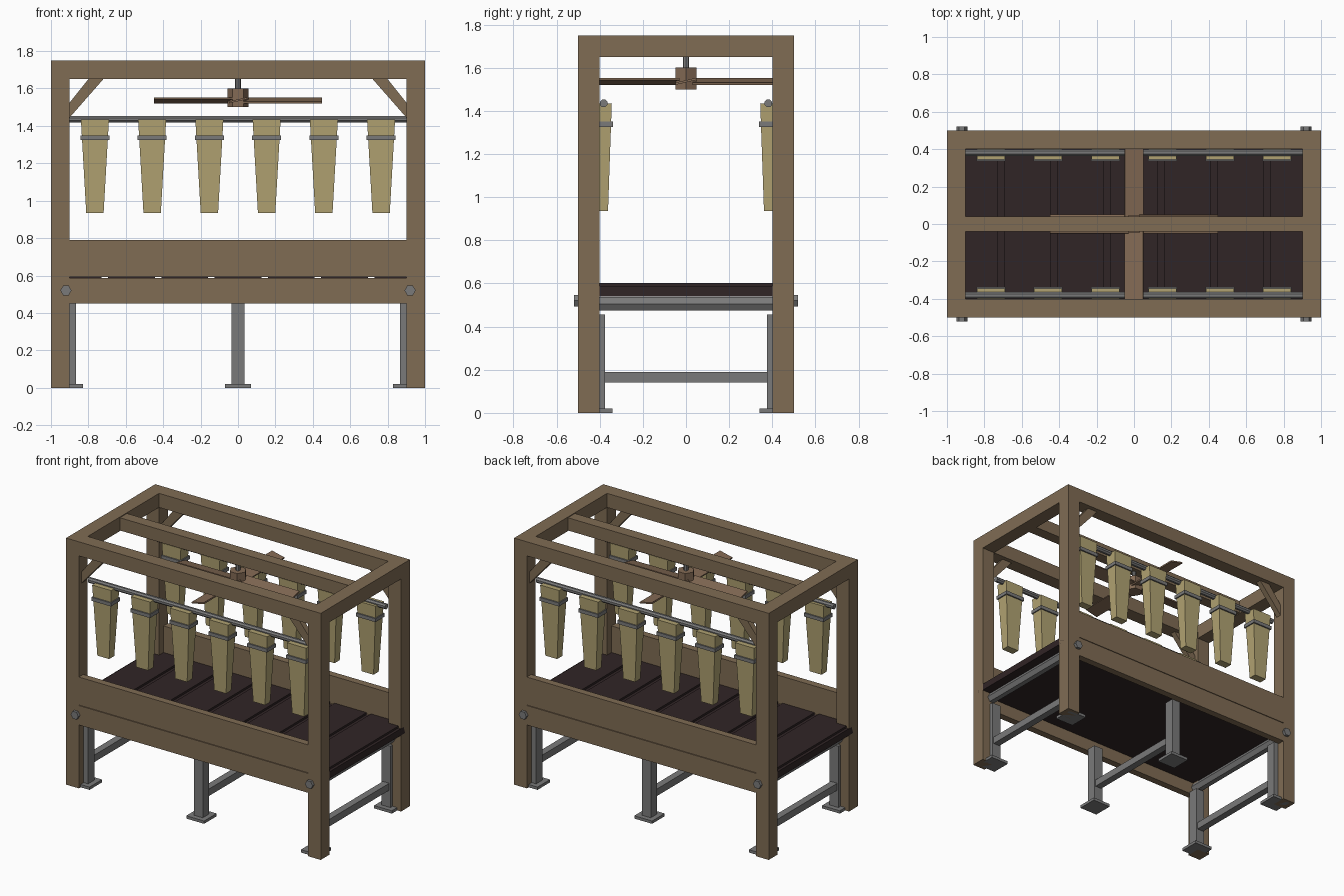
import bpy, bmesh, math
from mathutils import Matrix, Vector

if "Cube" in bpy.data.objects:
    bpy.data.objects.remove(bpy.data.objects["Cube"])


def material(name, rgb):
    m = bpy.data.materials.new(name)
    m.diffuse_color = (*rgb, 1)
    m.use_nodes = True
    m.node_tree.nodes["Principled BSDF"].inputs["Base Color"].default_value = m.diffuse_color
    return m


WOOD = material("brown wood", (0.215, 0.150, 0.088))
FAN = material("reddish wood", (0.23, 0.145, 0.09))
CLOTH = material("straw cloth", (0.44, 0.365, 0.168))
DARK = material("dark mattress", (0.030, 0.018, 0.019))
STEEL = material("grey steel", (0.195, 0.195, 0.195))


def finish(name, bm, mat):
    bmesh.ops.recalc_face_normals(bm, faces=bm.faces)
    me = bpy.data.meshes.new(name)
    bm.to_mesh(me)
    bm.free()
    me.materials.append(mat)
    ob = bpy.data.objects.new(name, me)
    bpy.context.collection.objects.link(ob)
    return ob


def box(name, x, y, z, mat, taper=1.0, matrix=None):
    """Box from (min, max) ranges; taper scales the bottom face in x and y."""
    bm = bmesh.new()
    bmesh.ops.create_cube(bm, size=1)
    for v in bm.verts:
        k = taper if v.co.z < 0 else 1
        v.co = Vector(((x[0] + x[1]) / 2 + v.co.x * k * (x[1] - x[0]),
                       (y[0] + y[1]) / 2 + v.co.y * k * (y[1] - y[0]),
                       (z[0] + z[1]) / 2 + v.co.z * (z[1] - z[0])))
    if matrix:
        bm.transform(matrix)
    return finish(name, bm, mat)


def rod(name, centre, r, length, axis, mat, sides=6, spin=0):
    bm = bmesh.new()
    bmesh.ops.create_cone(bm, cap_ends=True, segments=sides,
                          radius1=r, radius2=r, depth=length)
    rot = {"x": Matrix.Rotation(math.pi / 2, 4, "Y"),
           "y": Matrix.Rotation(math.pi / 2, 4, "X"),
           "z": Matrix()}[axis]
    bm.transform(Matrix.Translation(centre) @ rot @ Matrix.Rotation(spin, 4, "Z"))
    return finish(name, bm, mat)


def span(s, a, b):
    """Range a..b mirrored to the side given by the sign s."""
    return tuple(sorted((s * a, s * b)))


# Timber frame: posts, top rails, middle beam
for sx in (-1, 1):
    for sy in (-1, 1):
        box("post", span(sx, 0.9, 1), span(sy, 0.4, 0.5), (0, 1.75), WOOD)
    box("top_end_rail", span(sx, 0.9, 1), (-0.4, 0.4), (1.65, 1.75), WOOD)
for sy in (-1, 1):
    box("top_long_rail", (-0.9, 0.9), span(sy, 0.4, 0.5), (1.65, 1.75), WOOD)
    box("lower_side_board", (-0.9, 0.9), span(sy, 0.45, 0.5), (0.45, 0.588), WOOD)
    box("upper_side_board", (-0.9, 0.9), span(sy, 0.45, 0.5), (0.592, 0.79), WOOD)
box("middle_beam", (-0.9, 0.9), (-0.04, 0.04), (1.655, 1.745), WOOD)

# Diagonal corner braces
for sx in (-1, 1):
    for sy in (-1, 1):
        bm = bmesh.new()
        outline = [(0.9, 1.525), (0.9, 1.445), (0.72, 1.65), (0.80, 1.65)]
        f = bm.faces.new([bm.verts.new((sx * x, sy * 0.45 - 0.02, z)) for x, z in outline])
        ext = bmesh.ops.extrude_face_region(bm, geom=[f])
        bmesh.ops.translate(bm, vec=(0, 0.04, 0),
                            verts=[v for v in ext["geom"] if isinstance(v, bmesh.types.BMVert)])
        finish("corner_brace", bm, WOOD)

# Mattress base and raised panels
box("mattress", (-1, 1), (-0.449, 0.449), (0.54, 0.588), DARK)
for i in range(7):
    c = (i - 3) * 0.285
    box("mattress_panel", (c - 0.125, c + 0.125), (-0.449, 0.449), (0.588, 0.602), DARK)

# Steel under-frame: legs, feet, stretchers, end bars and bolts
for x in (-0.9, 0, 0.9):
    for y in (-0.41, 0.41):
        box("steel_leg", (x - 0.035, x + 0.035), (y - 0.035, y + 0.035), (0.02, 0.455), STEEL)
        box("foot_plate", (x - 0.07, x + 0.07), (y - 0.07, y + 0.07), (0, 0.02), STEEL)
    box("stretcher", (x - 0.025, x + 0.025), (-0.375, 0.375), (0.14, 0.19), STEEL)
for x in (-0.92, 0.92):
    rod("end_bar", (x, 0, 0.505), 0.036, 0.9, "y", STEEL, 6, math.pi / 6)
    for y in (-0.505, 0.505):
        rod("bolt", (x, y, 0.52), 0.03, 0.03, "y", STEEL, 6, math.pi / 6)

# Curtain rods with gathered curtains and tie bands
for sy in (-1, 1):
    rod("curtain_rod", (0, sy * 0.382, 1.435), 0.019, 1.8, "x", STEEL, 8, math.pi / 8)
    for i in range(6):
        c = (i - 2.5) * 0.306
        y = sy * 0.39
        box("curtain", (c - 0.075, c + 0.075), (y - 0.046, y + 0.046), (0.935, 1.435),
            CLOTH, taper=0.62)
        box("tie_band", (c - 0.077, c + 0.077), (y - 0.052, y + 0.052), (1.325, 1.35), STEEL)

# Ceiling fan
rod("fan_rod", (0, 0, 1.63), 0.015, 0.07, "z", STEEL, 8)
rod("fan_hub", (0, 0, 1.55), 0.057, 0.10, "z", FAN, 6, math.pi / 2)
for i in range(4):
    turn = (Matrix.Translation((0, 0, 1.537)) @ Matrix.Rotation(i * math.pi / 2, 4, "Z")
            @ Matrix.Rotation(math.radians(-13), 4, "Y"))
    box("fan_blade", (-0.05, 0.05), (-0.45, -0.03), (-0.005, 0.005), FAN, matrix=turn)
